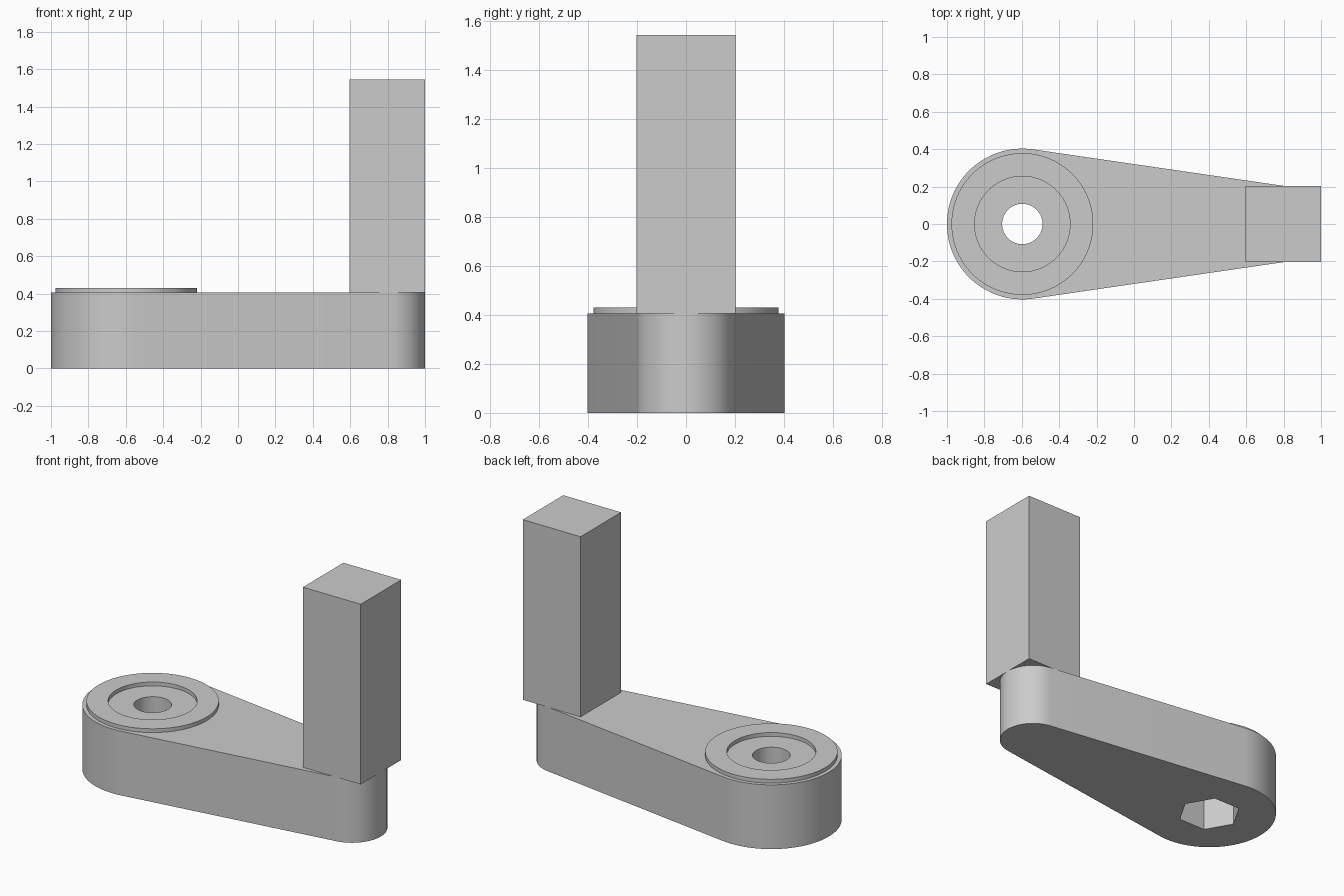
import bpy
import bmesh
import math

if "Cube" in bpy.data.objects:
    bpy.data.objects.remove(bpy.data.objects["Cube"], do_unlink=True)

# Main dimensions
HUB_X, HUB_R = -0.597, 0.403
TIP_X, TIP_R = 0.798, 0.202
ARM_TOP, RING_TOP, POST_TOP = 0.406, 0.43, 1.545
RING_OUTER, RING_INNER = 0.379, 0.255
HOLE_R, SOCKET_R, SOCKET_DEPTH = 0.108, 0.19, 0.25

grey = bpy.data.materials.new("plain grey")
grey.use_nodes = True
grey.diffuse_color = (0.6, 0.6, 0.6, 1)
grey.node_tree.nodes["Principled BSDF"].inputs["Base Color"].default_value = (0.6, 0.6, 0.6, 1)


def arc(cx, radius, start, end, steps):
    """Points along an arc centred on the x axis."""
    angles = [start + (end - start) * i / steps for i in range(steps + 1)]
    return [(cx + radius * math.cos(a), radius * math.sin(a)) for a in angles]


def prism(name, outline, bottom, top):
    """Extrude a closed outline from bottom to top."""
    bm = bmesh.new()
    face = bm.faces.new([bm.verts.new((x, y, bottom)) for x, y in outline])
    extruded = bmesh.ops.extrude_face_region(bm, geom=[face])["geom"]
    verts = [v for v in extruded if isinstance(v, bmesh.types.BMVert)]
    bmesh.ops.translate(bm, verts=verts, vec=(0, 0, top - bottom))
    bmesh.ops.recalc_face_normals(bm, faces=bm.faces)
    mesh = bpy.data.meshes.new(name)
    bm.to_mesh(mesh)
    bm.free()
    mesh.materials.append(grey)
    obj = bpy.data.objects.new(name, mesh)
    bpy.context.collection.objects.link(obj)
    return obj


def hub_prism(name, radius, bottom, top, sides=96):
    outline = arc(HUB_X, radius, 0, math.tau, sides)[:-1]
    return prism(name, outline, bottom, top)


def select(obj):
    bpy.ops.object.select_all(action="DESELECT")
    obj.select_set(True)
    bpy.context.view_layer.objects.active = obj


def cut(obj, cutter):
    """Subtract the cutter from the object and discard it."""
    cutter.hide_render = True
    mod = obj.modifiers.new("cut", "BOOLEAN")
    mod.operation = "DIFFERENCE"
    mod.solver = "EXACT"
    mod.object = cutter
    select(obj)
    bpy.ops.object.modifier_apply(modifier=mod.name)
    bpy.data.objects.remove(cutter, do_unlink=True)


def smooth(obj):
    select(obj)
    bpy.ops.object.shade_smooth_by_angle(angle=math.radians(30))


# Tapered arm: two round ends joined by their common tangents
tangent = math.acos((HUB_R - TIP_R) / (TIP_X - HUB_X))
outline = arc(TIP_X, TIP_R, -tangent, tangent, 40)
outline += arc(HUB_X, HUB_R, tangent, math.tau - tangent, 64)
arm = prism("crank_arm", outline, 0, ARM_TOP)

# Bolt hole and hexagonal socket underneath
cut(arm, hub_prism("hole_cutter", HOLE_R, -0.1, 0.6, 64))
cut(arm, hub_prism("socket_cutter", SOCKET_R, -0.1, SOCKET_DEPTH, 6))
smooth(arm)

# Raised ring around the hole
ring = hub_prism("hub_ring", RING_OUTER, ARM_TOP, RING_TOP)
cut(ring, hub_prism("ring_cutter", RING_INNER, 0.3, 0.6))
smooth(ring)

# Square upright handle, its corners overhanging the round tip
left, right = TIP_X - TIP_R, TIP_X + TIP_R
square = [(left, -TIP_R), (right, -TIP_R), (right, TIP_R), (left, TIP_R)]
prism("handle_post", square, ARM_TOP, POST_TOP)
